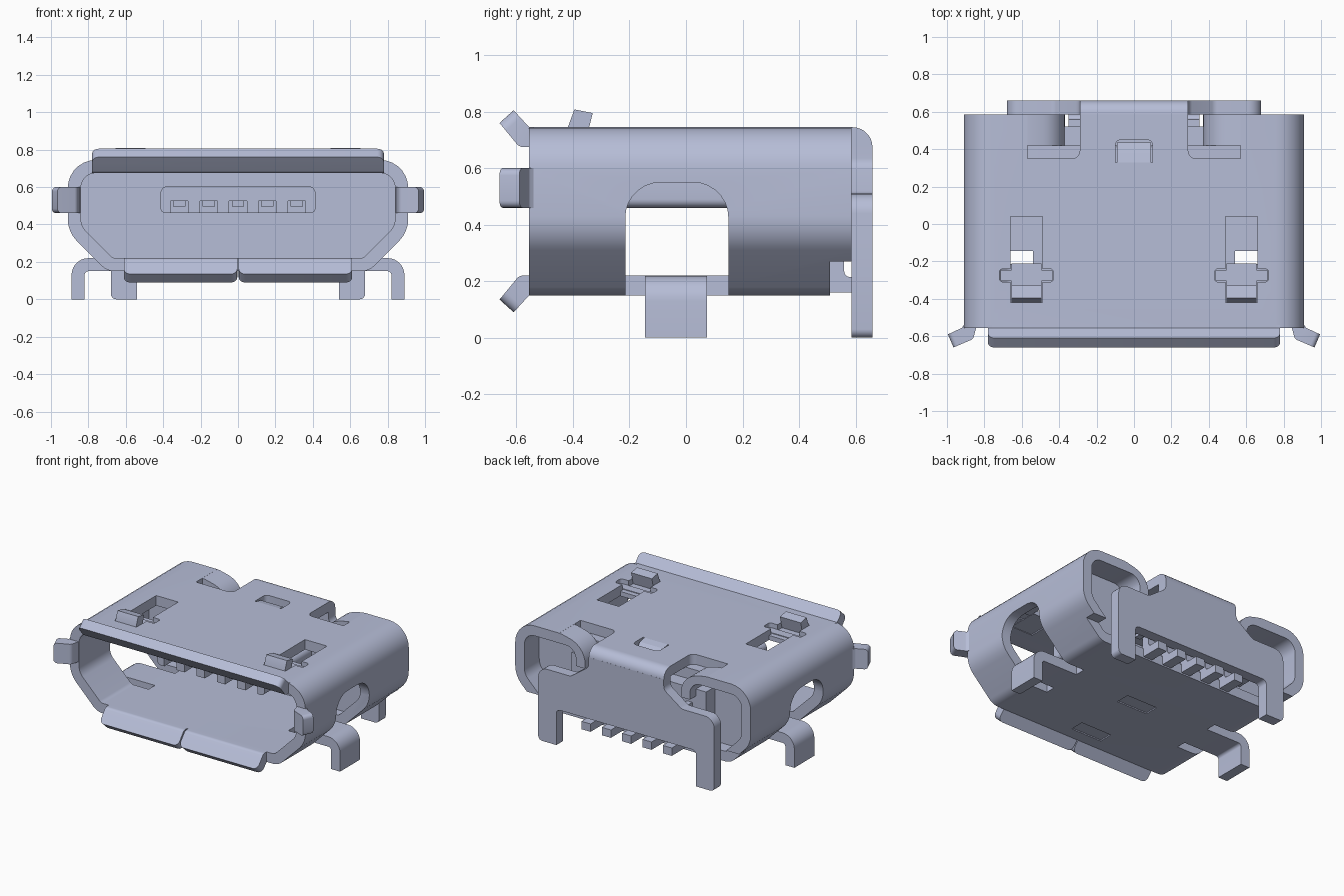
import bpy, bmesh, math
from mathutils import Vector

cube = bpy.data.objects.get("Cube")
if cube:
    bpy.data.objects.remove(cube, do_unlink=True)

steel = bpy.data.materials.new("blue_grey_metal")
colour = (0.47, 0.51, 0.68, 1)
steel.diffuse_color = colour
steel.use_nodes = True
steel.node_tree.nodes["Principled BSDF"].inputs["Base Color"].default_value = colour


def rounded(points, steps=7):
    """Fillet every (a, b, radius) corner; plain (a, b) corners stay sharp."""
    out = []
    for i, p in enumerate(points):
        c = Vector(p[:2])
        r = p[2] if len(p) > 2 else 0
        if not r:
            out.append(c)
            continue
        u = (Vector(points[i - 1][:2]) - c).normalized()
        v = (Vector(points[(i + 1) % len(points)][:2]) - c).normalized()
        half = (math.pi - u.angle(v)) / 2
        start, end, w = c + u * r * math.tan(half), c + v * r * math.tan(half), math.cos(half)
        for k in range(steps + 1):
            t = k / steps
            a, b, d = (1 - t) ** 2, 2 * t * (1 - t) * w, t * t
            out.append((start * a + c * b + end * d) / (a + b + d))
    return out


def prism(name, points, axis, lo, hi, side=1, tip=0):
    """Extrude a profile along an axis; side=-1 mirrors it in x.
    tip rounds the end corners of the first profile edge."""
    place = {"X": lambda a, b, t: (t, a, b),
             "Y": lambda a, b, t: (a, t, b),
             "Z": lambda a, b, t: (a, b, t)}[axis]
    bm = bmesh.new()
    rings = []
    for t in (lo, hi):
        ring = []
        for a, b in rounded(points):
            x, y, z = place(a, b, t)
            ring.append(bm.verts.new((x * side, y, z)))
        bm.faces.new(ring)
        rings.append(ring)
    n = len(rings[0])
    for i in range(n):
        j = (i + 1) % n
        bm.faces.new((rings[0][i], rings[0][j], rings[1][j], rings[1][i]))
    bmesh.ops.recalc_face_normals(bm, faces=bm.faces)
    if tip:
        edges = [bm.edges.get(ring[:2]) for ring in rings]
        bmesh.ops.bevel(bm, geom=edges, offset=tip, segments=5, profile=0.5, affect="EDGES")
    mesh = bpy.data.meshes.new(name)
    bm.to_mesh(mesh)
    bm.free()
    mesh.materials.append(steel)
    obj = bpy.data.objects.new(name, mesh)
    bpy.context.collection.objects.link(obj)
    return obj


def box(name, x0, x1, y0, y1, z0, z1, side=1):
    return prism(name, [(x0, y0), (x1, y0), (x1, y1), (x0, y1)], "Z", z0, z1, side)


def cut(target, cutter):
    """Subtract the cutter, bake the result and drop the cutter."""
    mod = target.modifiers.new("cut", "BOOLEAN")
    mod.operation, mod.solver, mod.object = "DIFFERENCE", "EXACT", cutter
    evaluated = target.evaluated_get(bpy.context.evaluated_depsgraph_get())
    mesh = bpy.data.meshes.new_from_object(evaluated)
    target.modifiers.clear()
    target.data = mesh
    bpy.data.objects.remove(cutter, do_unlink=True)


def symmetric(half):
    return half + [(-p[0],) + tuple(p[1:]) for p in reversed(half)]


# Shell: folded sheet with chamfered lower corners
outer = symmetric([(0.70, 0.15, 0.1), (0.91, 0.36, 0.17), (0.91, 0.745, 0.15)])
inner = symmetric([(0.67, 0.22, 0.04), (0.84, 0.39, 0.1), (0.84, 0.675, 0.08)])
shell = prism("shell", outer, "Y", -0.555, 0.585)
cut(shell, prism("cavity", inner, "Y", -0.8, 0.8))
cut(shell, box("rear_floor_gap", -1, 1, 0.51, 0.7, 0.1, 0.27))
side_hole = [(-0.215, 0.1), (0.15, 0.1), (0.15, 0.55, 0.125), (-0.215, 0.55, 0.125)]
top_slot = [(0.29, 0.35, 0.04), (0.57, 0.35), (0.57, 0.7), (0.29, 0.7)]
window = [(0.49, -0.42), (0.66, -0.42), (0.66, -0.31), (0.72, -0.31, 0.02), (0.72, -0.24, 0.02),
          (0.66, -0.24), (0.66, 0.04), (0.49, 0.04), (0.49, -0.24), (0.43, -0.24, 0.02),
          (0.43, -0.31, 0.02), (0.49, -0.31)]
for s in (1, -1):
    cut(shell, prism("side_hole", side_hole, "X", 0.54, 1.2, s))
    cut(shell, prism("rear_slot", top_slot, "Z", 0.5, 0.9, s))
    cut(shell, prism("latch_window", window, "Z", 0.6, 0.9, s))
cut(shell, prism("lance_hole", [(-0.1, 0.33), (0.1, 0.33), (0.1, 0.45, 0.03), (-0.1, 0.45, 0.03)],
                 "Z", 0.6, 0.9))

# Two shallow stamped marks under the floor
for y in (-0.42, 0.03):
    cut(shell, box("stamp", -0.12, 0.12, y - 0.05, y + 0.05, 0.1, 0.158))

# Lance tab bent down through the roof
prism("roof_lance", [(0.33, 0.745), (0.38, 0.735), (0.435, 0.68), (0.435, 0.61), (0.40, 0.61),
                     (0.33, 0.675)], "X", -0.09, 0.09)

# Flared front lips
top_lip = [(-0.61, 0.805), (-0.66, 0.76), (-0.59, 0.675, 0.03), (-0.54, 0.675), (-0.54, 0.745),
           (-0.555, 0.745)]
prism("top_lip", top_lip, "X", -0.78, 0.78, tip=0.035)
bottom_lip = [(p[0], 0.895 - p[1]) + p[2:] for p in top_lip]
side_lip = [(0.965, -0.66), (0.995, -0.59), (0.92, -0.555, 0.02), (0.91, -0.54), (0.84, -0.54),
            (0.86, -0.615, 0.03)]
latch = [(-0.42, 0.74), (-0.395, 0.808), (-0.33, 0.795), (-0.352, 0.71), (-0.21, 0.71),
         (-0.21, 0.678), (-0.42, 0.678)]
leg = [(0.535, 0.15), (0.82, 0.15, 0.02), (0.82, 0), (0.89, 0), (0.89, 0.22, 0.09), (0.535, 0.22)]
flap = [(0.58, 0.745), (0.55, 0.743), (0.37, 0.70, 0.15), (0.37, 0.55), (0.44, 0.55),
        (0.44, 0.675, 0.08), (0.58, 0.675)]
for s, label in ((1, "left"), (-1, "right")):
    prism(label + "_bottom_lip", bottom_lip, "X", 0.004, 0.61, s, tip=0.035)
    prism(label + "_side_lip", side_lip, "Z", 0.46, 0.6, s, tip=0.025)
    # Spring latch with ears, solder leg and curled rear flap
    prism(label + "_latch", latch, "X", 0.495, 0.655, s)
    box(label + "_latch_ears", 0.435, 0.715, -0.305, -0.245, 0.68, 0.715, s)
    prism(label + "_solder_leg", leg, "Y", -0.145, 0.075, s)
    prism(label + "_rear_flap", flap, "Y", 0.42, 0.585, s)

# Rear plate with legs and the bend joining it to the roof
plate = [(0.54, 0), (0.68, 0, 0.03), (0.68, 0.51, 0.07), (0.43, 0.51, 0.05), (0.29, 0.61, 0.05),
         (0.29, 0.68)]
prism("rear_plate", symmetric([(0.54, 0.25, 0.03)] + plate), "Y", 0.585, 0.66)
prism("rear_bend", [(0.58, 0.675), (0.66, 0.675), (0.66, 0.745, 0.07), (0.58, 0.745)],
      "X", -0.29, 0.29)

# Insulating housing inside the shell
prism("housing", inner, "Y", 0.22, 0.42)
box("housing_rear", -0.52, 0.52, 0.41, 0.52, 0.3, 0.6)

# Contact tongue, slotted underneath
tongue = prism("tongue", symmetric([(0.415, 0.46, 0.03), (0.415, 0.605, 0.04)]), "Y", -0.3, 0.25)
for i in range(-2, 3):
    x = i * 0.157
    cut(tongue, box("slot", x - 0.047, x + 0.047, -0.5, 0.2, 0.4, 0.525))

# Five contacts and their rear solder tails
tail = [(0.5, 0.45), (0.5, 0.16), (0.655, 0.16), (0.655, 0.215), (0.56, 0.215, 0.02), (0.56, 0.45)]
for i in range(-2, 3):
    x = i * 0.157
    box("contact", x - 0.033, x + 0.033, -0.27, 0.25, 0.495, 0.53)
    prism("contact_tail", tail, "X", x - 0.035, x + 0.035)
for i in range(-3, 3):
    x = (i + 0.5) * 0.157
    box("housing_rib", x - 0.02, x + 0.02, 0.5, 0.585, 0.28, 0.5)

# Smooth the rounded bends and keep creases sharp
bpy.ops.object.select_all(action="DESELECT")
for obj in bpy.context.collection.objects:
    if obj.type == "MESH" and steel.name in obj.data.materials:
        obj.select_set(True)
        bpy.context.view_layer.objects.active = obj
bpy.ops.object.shade_smooth_by_angle(angle=math.radians(30))
